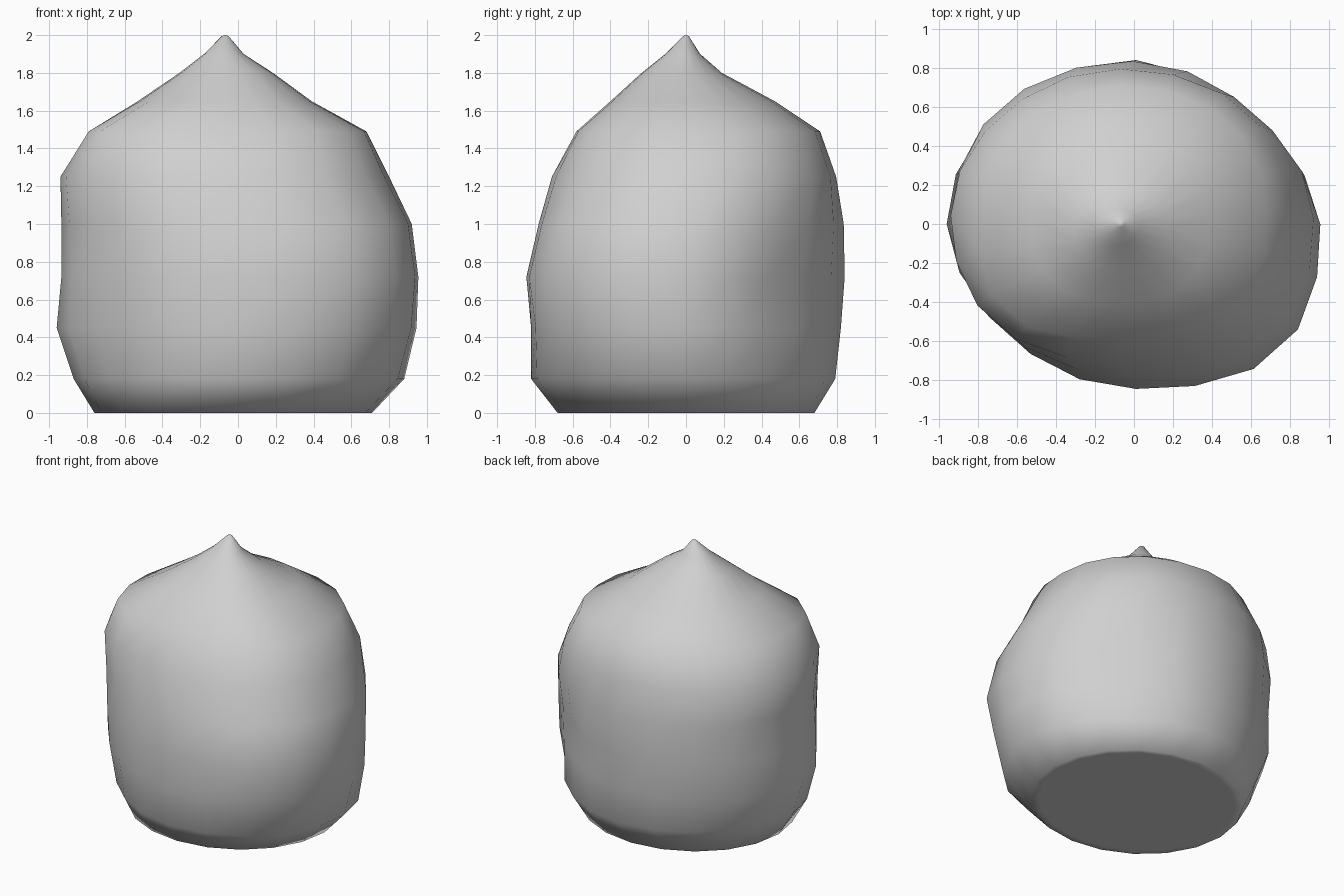
import bpy, bmesh, math

cube = bpy.data.objects.get("Cube")
if cube:
    bpy.data.objects.remove(cube, do_unlink=True)

# Stone colour
stone = bpy.data.materials.new("pale_grey")
stone.use_nodes = True
GREY = (0.63, 0.63, 0.63, 1)
stone.diffuse_color = GREY
stone.node_tree.nodes["Principled BSDF"].inputs["Base Color"].default_value = GREY

# Profile: height, -x side, +x side, front, back,
# then corner bulges: back left, back right, front right, front left
PROFILE = [
    (0.00, -0.76, 0.71, -0.68, 0.68, (0, 0, 0, 0)),
    (0.18, -0.87, 0.88, -0.82, 0.79, (-.04, -.03, -.05, .03)),
    (0.45, -0.96, 0.945, -0.82, 0.82, (-.10, 0, -.06, .06)),
    (0.72, -0.935, 0.955, -0.845, 0.84, (-.11, .01, -.03, .095)),
    (1.00, -0.935, 0.92, -0.78, 0.835, (-.05, .02, .01, .085)),
    (1.25, -0.94, 0.80, -0.71, 0.795, (.03, -.02, .045, .06)),
    (1.49, -0.79, 0.68, -0.58, 0.71, (.02, -.03, .15, .1)),
    (1.65, -0.53, 0.39, -0.40, 0.47, (.02, 0, .08, .07)),
    (1.80, -0.31, 0.185, -0.235, 0.19, (0, .02, .02, .05)),
    (1.90, -0.18, 0.03, -0.11, 0.075, (0, 0, 0, 0)),
    (1.995, -0.085, -0.05, -0.015, 0.015, (0, 0, 0, 0)),
]
SIDES = 20

bm = bmesh.new()


def ring(z, x0, x1, y0, y1, corners, scale=1):
    verts = []
    for i in range(SIDES):
        a = math.tau * i / SIDES
        bulge = corners[i * 4 // SIDES] * math.sin(2 * a) ** 2
        r = (1 + bulge) * scale / 2
        verts.append(bm.verts.new(((x0 + x1) / 2 + (x1 - x0) * r * math.cos(a),
                                   (y0 + y1) / 2 + (y1 - y0) * r * math.sin(a), z)))
    return verts


# Inset base followed by the lofted body
rings = [ring(*PROFILE[0], scale=0.93)] + [ring(*row) for row in PROFILE]
for low, high in zip(rings, rings[1:]):
    for i in range(SIDES):
        j = (i + 1) % SIDES
        bm.faces.new((low[i], low[j], high[j], high[i]))
bm.faces.new(reversed(rings[0]))

# Pointed tip
tip = bm.verts.new((-0.068, 0, 2))
for i in range(SIDES):
    bm.faces.new((rings[-1][i], rings[-1][(i + 1) % SIDES], tip))

bmesh.ops.recalc_face_normals(bm, faces=bm.faces)
for face in bm.faces:
    face.smooth = True
mesh = bpy.data.meshes.new("pointed_boulder")
bm.to_mesh(mesh)
bm.free()
mesh.materials.append(stone)
boulder = bpy.data.objects.new("pointed_boulder", mesh)
bpy.context.collection.objects.link(boulder)
